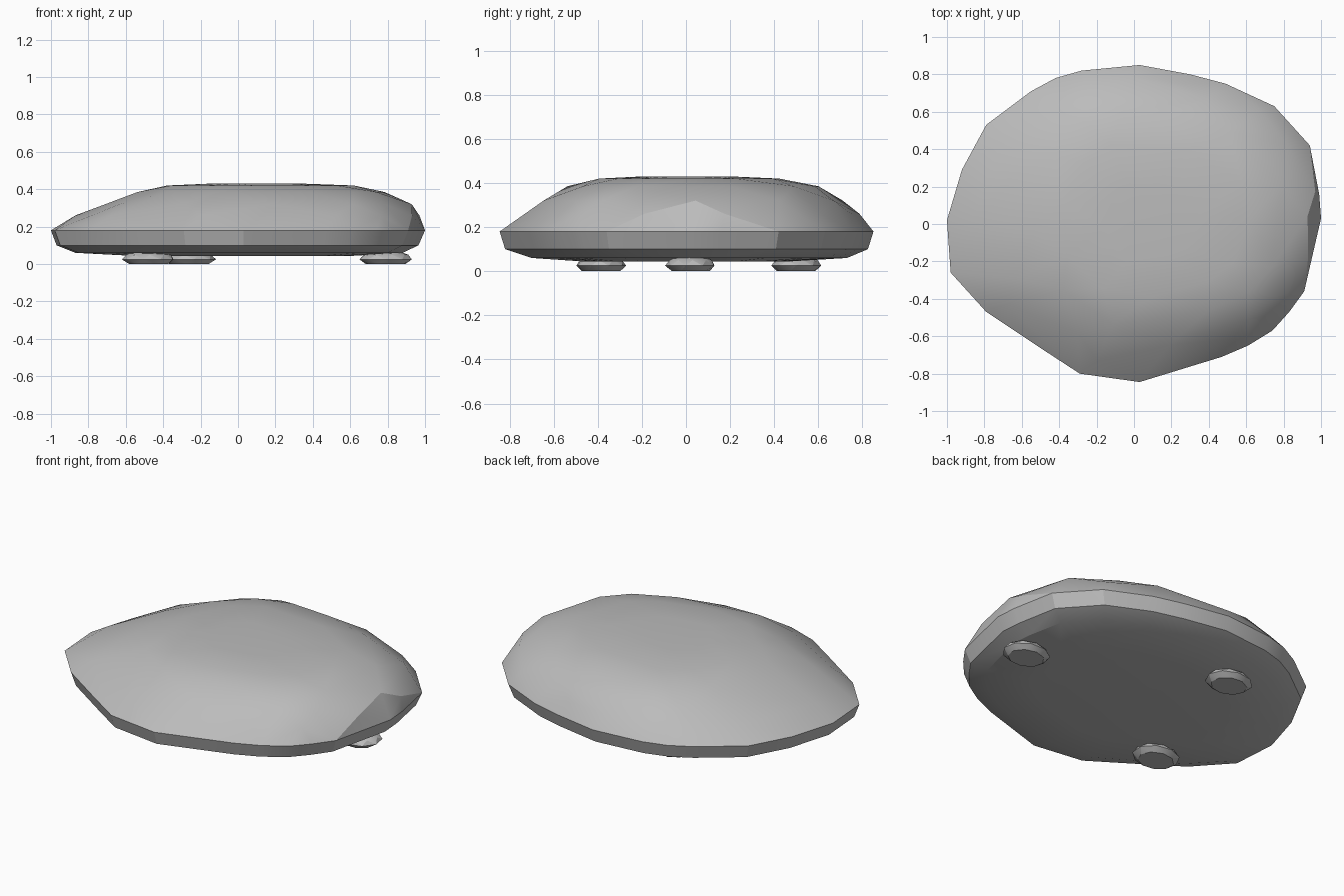
import bpy, bmesh, math, random
from mathutils import Vector

if "Cube" in bpy.data.objects:
    bpy.data.objects.remove(bpy.data.objects["Cube"])

random.seed(4)
stone = bpy.data.materials.new("grey stone")
stone.diffuse_color = (0.5, 0.5, 0.5, 1)
stone.use_nodes = True
stone.node_tree.nodes["Principled BSDF"].inputs["Base Color"].default_value = stone.diffuse_color


def hull_object(name, points, angle):
    """Convex stone through a cloud of points, creased where facets meet sharply."""
    bm = bmesh.new()
    for p in points:
        bm.verts.new(p)
    res = bmesh.ops.convex_hull(bm, input=bm.verts)
    loose = [v for v in bm.verts if not v.link_faces]
    bmesh.ops.delete(bm, geom=loose, context='VERTS')
    bmesh.ops.recalc_face_normals(bm, faces=bm.faces)
    me = bpy.data.meshes.new(name)
    bm.to_mesh(me)
    bm.free()
    me.materials.append(stone)
    ob = bpy.data.objects.new(name, me)
    bpy.context.collection.objects.link(ob)
    bpy.ops.object.select_all(action='DESELECT')
    ob.select_set(True)
    bpy.context.view_layer.objects.active = ob
    bpy.ops.object.shade_smooth_by_angle(angle=math.radians(angle))
    return ob


# Widest outline of the slab, seen from above
outline = [(0.03, 0.85), (-0.28, 0.82), (-0.42, 0.78), (-0.55, 0.71), (-0.79, 0.53),
           (-0.92, 0.29), (-1.0, 0.02), (-0.98, -0.26), (-0.79, -0.47), (-0.52, -0.65),
           (-0.29, -0.80), (0.03, -0.845), (0.47, -0.71), (0.61, -0.65), (0.74, -0.57),
           (0.83, -0.47), (0.91, -0.36), (1.0, 0.03), (0.99, 0.16), (0.94, 0.42),
           (0.75, 0.63), (0.49, 0.75), (0.30, 0.80)]

# Slab levels: height, then reach to the left, right, front and back
levels = [(0.043, 0.55, 0.60, 0.45, 0.45), (0.06, 0.87, 0.88, 0.70, 0.73),
          (0.10, 0.97, 0.965, 0.82, 0.825), (0.18, 1.0, 1.0, 0.845, 0.85),
          (0.26, 0.87, 0.985, 0.76, 0.79), (0.32, 0.71, 0.93, 0.69, 0.74),
          (0.385, 0.54, 0.81, 0.56, 0.61), (0.42, 0.40, 0.62, 0.41, 0.44),
          (0.43, 0.15, 0.35, 0.20, 0.20)]

points = []
for i, (z, left, right, front, back) in enumerate(levels):
    for j, (x, y) in enumerate(outline):
        # Upper levels use staggered points so the rim breaks into triangles
        if z > 0.2:
            nx, ny = outline[(j + 1) % len(outline)]
            if (i + j) % 2:
                continue
            t = random.uniform(0.0, 0.5)
            x, y = x + (nx - x) * t, y + (ny - y) * t
        px = x * (left if x < 0 else right)
        py = y * (front / 0.845 if y < 0 else back / 0.85)
        points.append(Vector((px, py, z)))
hull_object("stone_slab", points, 20)

# Three small flat pebbles under the slab
for name, cx, cy, turn in (("front_left_pebble", -0.48, -0.385, 0.0),
                           ("back_left_pebble", -0.26, 0.50, 0.4),
                           ("right_pebble", 0.79, 0.02, 0.9)):
    cloud = []
    for z, r in ((0.0, 0.76), (0.025, 1.0), (0.05, 0.85), (0.072, 0.45)):
        for k in range(9):
            a = 2 * math.pi * k / 9 + turn + z * 12
            cloud.append(Vector((cx + 0.142 * r * math.cos(a),
                                 cy + 0.115 * r * math.sin(a), z)))
    hull_object(name, cloud, 20)
